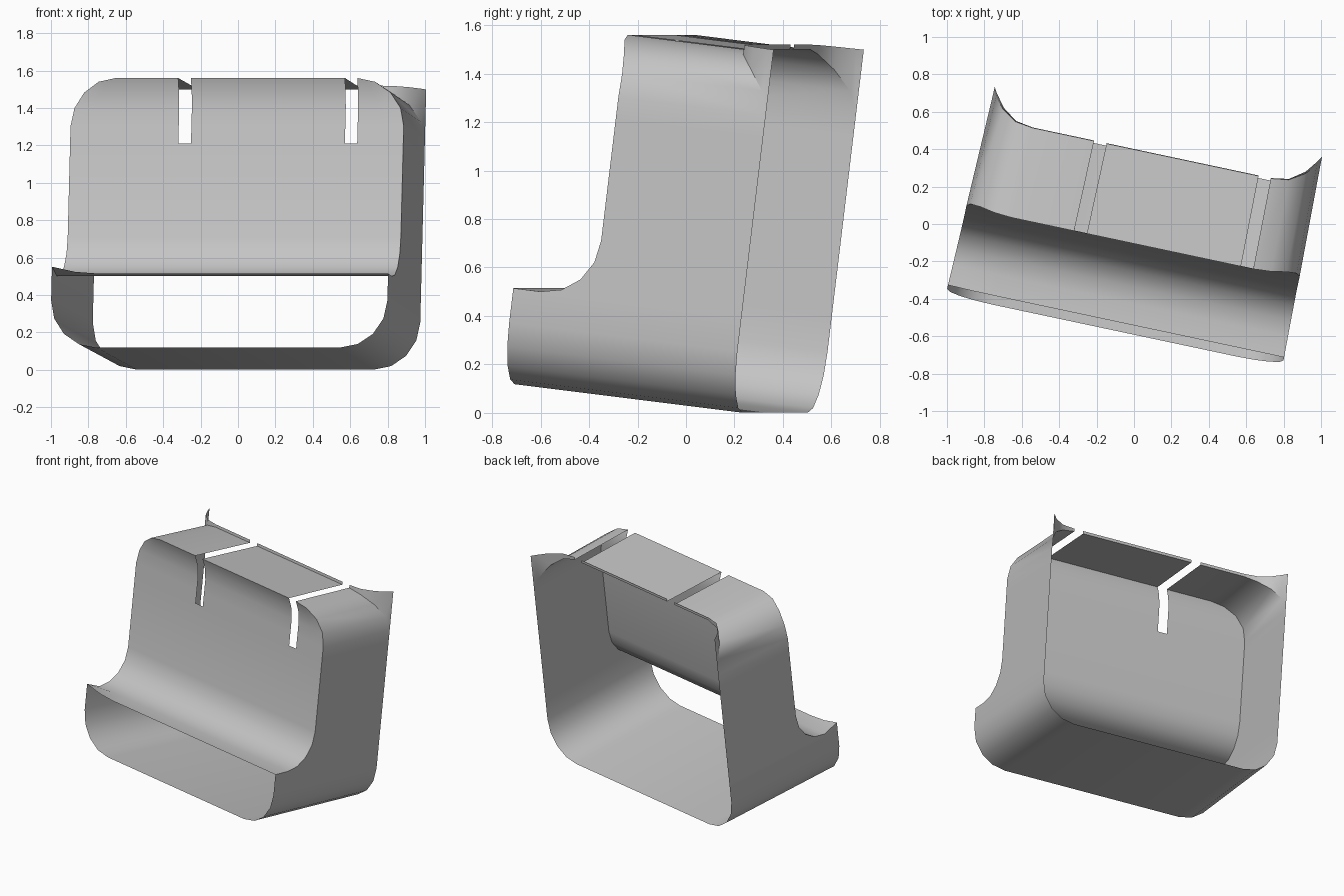
import bpy, bmesh
from math import sin, cos, radians, pi
from mathutils import Matrix, Vector

cube = bpy.data.objects.get("Cube")
if cube:
    bpy.data.objects.remove(cube, do_unlink=True)

# Main dimensions of the thin shell, in its own untilted frame
HALF, FLAT, RAD = 0.919, 0.665, 0.254     # half width, flat half width, corner radius
LOW, STEP, TOP = 0.047, 0.446, 1.536      # floor, ledge and roof heights
FRONT, LEDGE, PANEL, BACK = -0.589, -0.475, -0.247, 0.376
ROOF_BACK = 0.204
LIP_TOP, SLOT_LOW = 1.556, 1.19
SLOTS = ((-0.322, -0.252), (0.597, FLAT))
CUTS = [-FLAT, *SLOTS[0], *SLOTS[1]]
QUARTER = [k * pi / 8 for k in range(5)]

mat = bpy.data.materials.new("grey_plastic")
mat.use_nodes = True
grey = (0.55, 0.55, 0.55, 1)
mat.diffuse_color = grey
mat.node_tree.nodes["Principled BSDF"].inputs["Base Color"].default_value = grey

bm = bmesh.new()


def face(points):
    bm.faces.new([bm.verts.new(p) for p in points])


def corner(u):
    """0 on the flat middle, 1 at the outer side."""
    return min(1, max(0, (abs(u) - FLAT) / RAD))


def back_edge(u, w):
    if w < 1.0:
        return BACK
    return ROOF_BACK + (BACK - ROOF_BACK) * corner(u) ** 2.5


def brow(w):
    """Depth of the upper panel, which flares forward to meet the roof."""
    return PANEL - 0.045 * max(0, (w - 1.4) / (TOP - 1.4)) ** 1.5


# Panel profile from the ledge, round the cove and up to the roof: (depth, height)
profile = [(FRONT, STEP)]
profile += [(LEDGE + (PANEL - LEDGE) * sin(a), 0.685 - 0.239 * cos(a)) for a in QUARTER]
profile += [(PANEL, SLOT_LOW)]
profile += [(brow(w), w) for w in (TOP - RAD + RAD * sin(a) for a in QUARTER)]


def front_edge(w):
    if w <= STEP + 0.001:
        return FRONT
    return min(profile[1:], key=lambda p: abs(p[1] - w))[0]


# Rounded body section
side = [(FLAT + RAD * sin(a), TOP - RAD + RAD * cos(a)) for a in QUARTER]
side += [(HALF, w) for v, w in reversed(profile[1:7])]
side += [(FLAT + RAD * cos(a), LOW + RAD - RAD * sin(a)) for a in QUARTER]
section = [(u, TOP) for u in CUTS] + side + [(-u, w) for u, w in reversed(side)]

for (u0, w0), (u1, w1) in zip(section, section[1:]):
    if w0 == w1 == TOP and (u0, u1) in SLOTS:
        continue
    f0, f1 = front_edge(w0), front_edge(w1)
    if w0 <= STEP + 0.001 and w1 > STEP + 0.001:
        f0 = LEDGE
    if w1 <= STEP + 0.001 and w0 > STEP + 0.001:
        f1 = LEDGE
    m0, m1 = max(f0, LEDGE), max(f1, LEDGE)
    if m0 > f0 + 0.01 or m1 > f1 + 0.01:
        face([(u0, f0, w0), (u1, f1, w1), (u1, m1, w1), (u0, m0, w0)])
    face([(u0, m0, w0), (u1, m1, w1),
          (u1, back_edge(u1, w1), w1), (u0, back_edge(u0, w0), w0)])


# Front panel with two slots
def panel_row(v, w):
    over = max(0, w - (TOP - RAD))
    h = FLAT + max(0, RAD ** 2 - over ** 2) ** 0.5
    m = (FLAT + h) / 2
    return [(u, v, w) for u in [-h, -m, *CUTS, m, h]]


for low, high in zip(profile, profile[1:]):
    a, b = panel_row(*low), panel_row(*high)
    for i in range(len(a) - 1):
        if low[1] >= SLOT_LOW - 0.001 and (a[i][0], a[i + 1][0]) in SLOTS:
            continue
        face([a[i], a[i + 1], b[i + 1], b[i]])

# Upright lip along the rear of the roof, growing into a horn at each corner
arc = side[:5]
rim = [(-u, w) for u, w in reversed(arc)] + [(u, TOP) for u in CUTS[1:]] + arc[1:]
for (u0, w0), (u1, w1) in zip(rim, rim[1:]):
    if (u0, u1) in SLOTS:
        continue
    v0, v1 = back_edge(u0, w0), back_edge(u1, w1)
    face([(u0, v0, w0), (u1, v1, w1), (u1, v1, LIP_TOP), (u0, v0, LIP_TOP)])

bmesh.ops.remove_doubles(bm, verts=bm.verts, dist=0.001)
bmesh.ops.dissolve_degenerate(bm, edges=bm.edges, dist=0.0005)

for vert in bm.verts:
    # The ledge curls up at one front corner
    if vert.co.x < -FLAT and vert.co.y < -0.58 and abs(vert.co.z - STEP) < 0.01:
        vert.co.z += 0.037 * corner(vert.co.x) ** 2
    # The shell narrows slightly towards the back
    vert.co.x *= 1 - 0.027 * (vert.co.y - FRONT)

bmesh.ops.recalc_face_normals(bm, faces=bm.faces)

# Lean back and turn the whole shell
turn = Matrix.Rotation(radians(-12), 4, 'Z') @ Matrix.Rotation(radians(-7), 4, 'X')
bm.transform(turn @ Matrix.Translation(Vector((0.014, 0, 0))))

mesh = bpy.data.meshes.new("shell_housing")
bm.to_mesh(mesh)
bm.free()
mesh.materials.append(mat)
shell = bpy.data.objects.new("shell_housing", mesh)
bpy.context.collection.objects.link(shell)
bpy.context.view_layer.objects.active = shell
shell.select_set(True)
bpy.ops.object.shade_smooth_by_angle(angle=radians(35))
